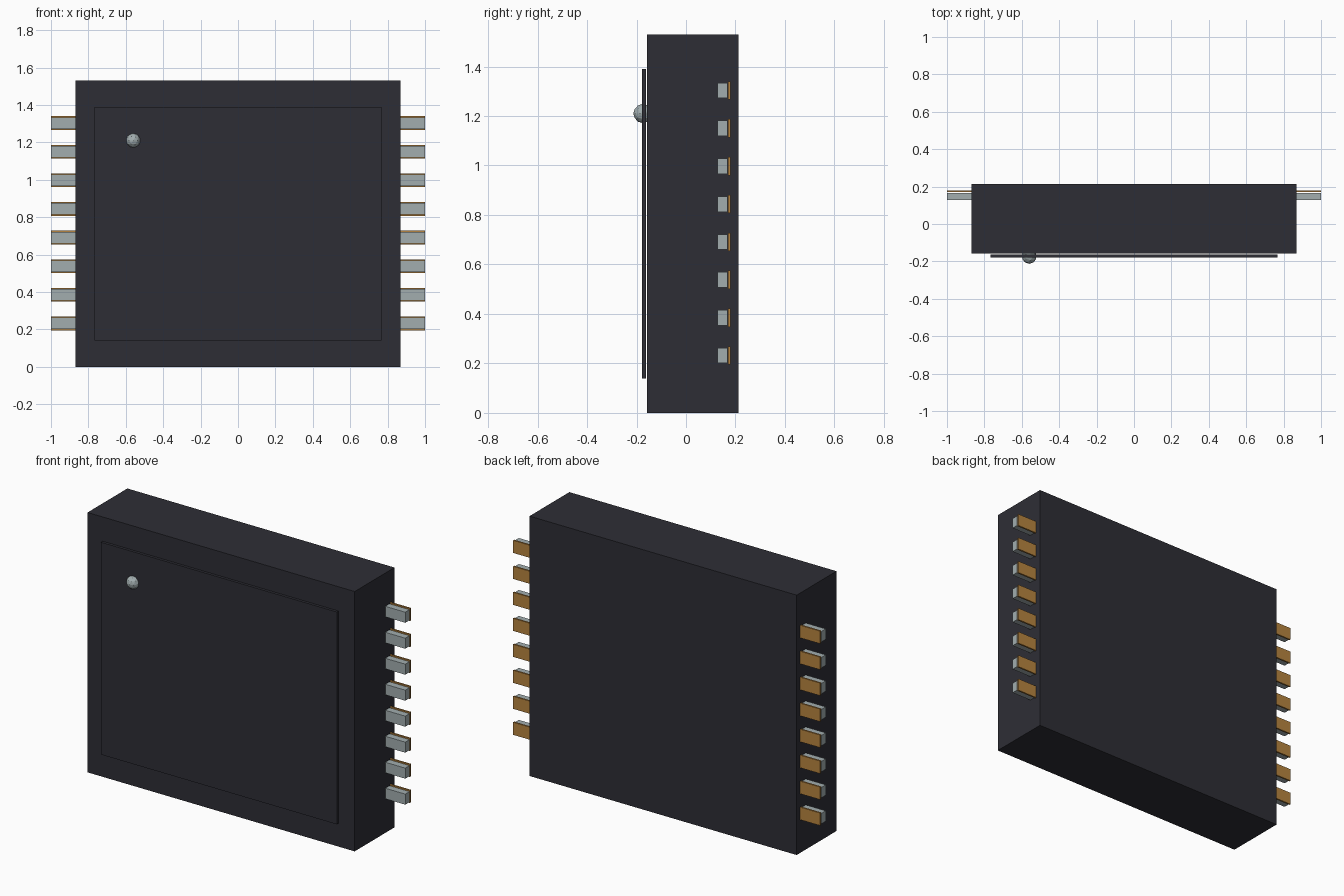
import bpy

default = bpy.data.objects.get("Cube")
if default:
    bpy.data.objects.remove(default, do_unlink=True)


def material(name, rgb):
    mat = bpy.data.materials.new(name)
    mat.use_nodes = True
    colour = (*rgb, 1)
    mat.diffuse_color = colour
    mat.node_tree.nodes["Principled BSDF"].inputs["Base Color"].default_value = colour
    return mat


def box(name, low, high, mat):
    centre = [(a + b) / 2 for a, b in zip(low, high)]
    bpy.ops.mesh.primitive_cube_add(size=1, location=centre)
    obj = bpy.context.object
    obj.name = name
    obj.scale = [b - a for a, b in zip(low, high)]
    bpy.ops.object.transform_apply(location=False, rotation=False, scale=True)
    obj.data.materials.append(mat)
    return obj


charcoal = material("charcoal", (0.027, 0.027, 0.036))
silver = material("silver grey", (0.36, 0.42, 0.43))
gold = material("gold", (0.47, 0.23, 0.05))

# Package body and the thin raised cover on its front
box("body", (-0.87, -0.157, 0), (0.87, 0.213, 1.53), charcoal)
box("front_cover", (-0.768, -0.178, 0.14), (0.768, -0.162, 1.39), charcoal)

# Faceted marker bead
bpy.ops.mesh.primitive_ico_sphere_add(subdivisions=2, radius=0.039,
                                      location=(-0.56, -0.174, 1.21))
bead = bpy.context.object
bead.name = "marker_bead"
bead.data.materials.append(silver)

# Eight pins per side, each with a gold contact pad behind it
for side, sign in (("left", 1), ("right", -1)):
    x0, x1 = sorted((sign * 0.86, sign))
    for i in range(8):
        z = 0.232 + i * 0.153
        box(f"{side}_pin_{i + 1}", (x0, 0.128, z - 0.031), (x1, 0.167, z + 0.031), silver)
        box(f"{side}_pad_{i + 1}", (x0, 0.17, z - 0.037), (x1, 0.18, z + 0.037), gold)
